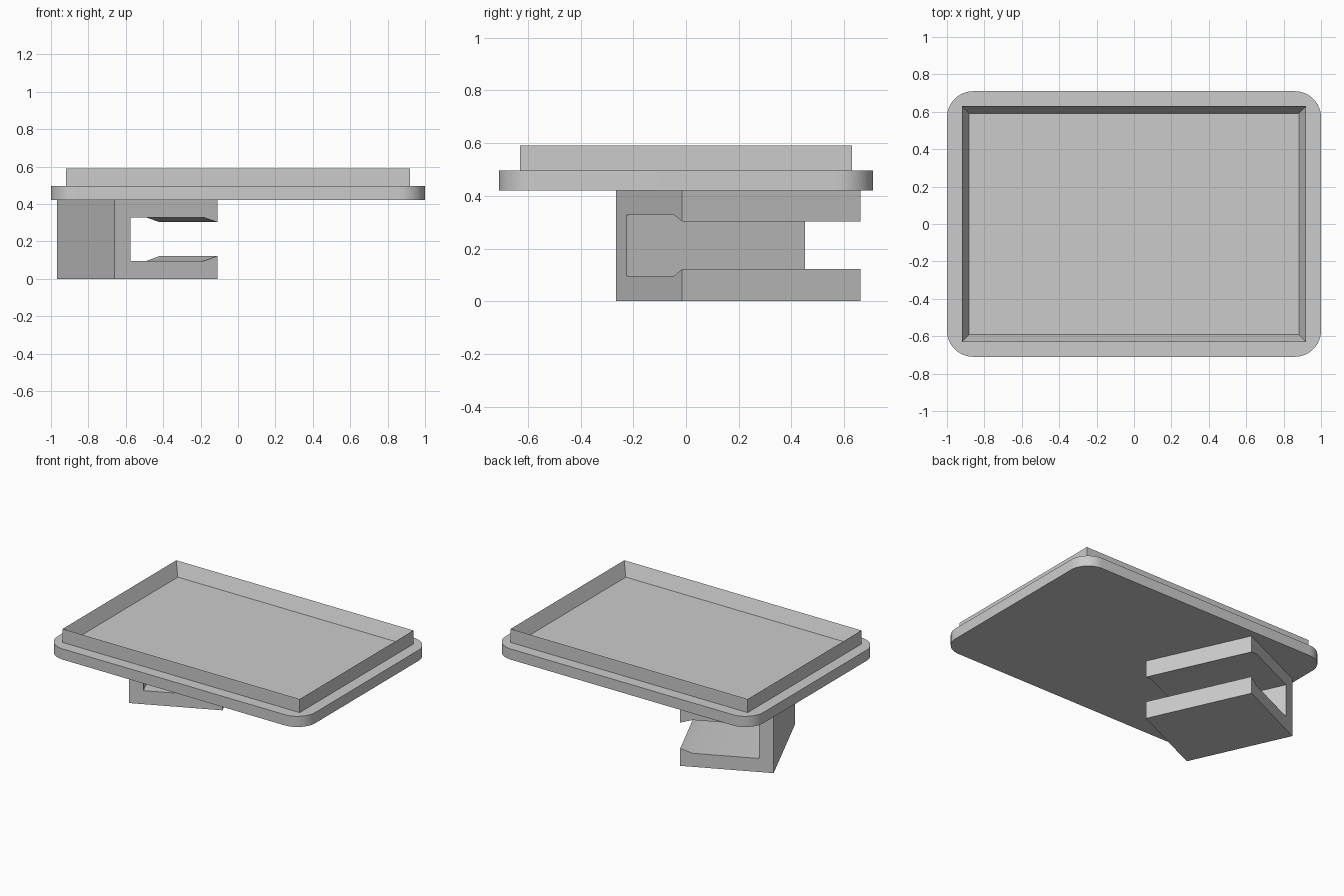
import bpy, bmesh
from math import radians, cos, sin, pi
from mathutils import Matrix, Vector

cube = bpy.data.objects.get("Cube")
if cube:
    bpy.data.objects.remove(cube, do_unlink=True)

grey = bpy.data.materials.new("plain grey")
grey.use_nodes = True
grey.diffuse_color = (0.6, 0.6, 0.6, 1)
grey.node_tree.nodes["Principled BSDF"].inputs["Base Color"].default_value = (0.6, 0.6, 0.6, 1)


def finish(name, bm, matrix=Matrix()):
    """Turn a bmesh into a shaded grey object."""
    bmesh.ops.recalc_face_normals(bm, faces=bm.faces)
    bm.transform(matrix)
    mesh = bpy.data.meshes.new(name)
    bm.to_mesh(mesh)
    bm.free()
    mesh.materials.append(grey)
    obj = bpy.data.objects.new(name, mesh)
    bpy.context.collection.objects.link(obj)
    bpy.ops.object.select_all(action="DESELECT")
    obj.select_set(True)
    bpy.context.view_layer.objects.active = obj
    bpy.ops.object.shade_smooth_by_angle(angle=radians(30))
    return obj


def prism(points, offset):
    """Extrude a closed outline of 3D points along offset; also return its end face."""
    bm = bmesh.new()
    face = bm.faces.new([bm.verts.new(p) for p in points])
    grown = bmesh.ops.extrude_face_region(bm, geom=[face], use_keep_orig=True)["geom"]
    end = next(g for g in grown if isinstance(g, bmesh.types.BMFace))
    bmesh.ops.translate(bm, vec=offset, verts=end.verts[:])
    return bm, end


# Base plate with rounded corners
half_x, half_y, radius, steps = 1.0, 0.71, 0.14, 12
outline = []
for corner, (sx, sy) in enumerate([(1, 1), (-1, 1), (-1, -1), (1, -1)]):
    for i in range(steps + 1):
        a = (corner + i / steps) * pi / 2
        outline.append((sx * (half_x - radius) + radius * cos(a),
                        sy * (half_y - radius) + radius * sin(a), 0.42))
bm, _ = prism(outline, Vector((0, 0, 0.075)))
finish("base_plate", bm)

# Raised rim: box whose top is inset and sunk to the plate surface
rim_x, rim_y = 0.92, 0.63
bm, top = prism([(-rim_x, -rim_y, 0.48), (rim_x, -rim_y, 0.48),
                 (rim_x, rim_y, 0.48), (-rim_x, rim_y, 0.48)], Vector((0, 0, 0.11)))
bmesh.ops.recalc_face_normals(bm, faces=bm.faces)
bmesh.ops.inset_region(bm, faces=[top], thickness=0.055)
bmesh.ops.translate(bm, vec=(0, 0, -0.093), verts=top.verts[:])
finish("raised_rim", bm)

# Angled clip below: C-shaped profile with tapered jaw tips
length, depth, spine = 0.604, 0.744, 0.093
taper = 0.525
profile = [(0, 0), (length, 0), (length, 0.122), (taper, 0.095), (spine, 0.095),
           (spine, 0.328), (taper, 0.328), (length, 0.303), (length, 0.425), (0, 0.425)]
bm, _ = prism([(u, 0, z) for u, z in profile], Vector((0, depth, 0)))
place = Matrix.Translation((-0.66, -0.265, 0)) @ Matrix.Rotation(radians(24.5), 4, "Z")
finish("mounting_clip", bm, place)
